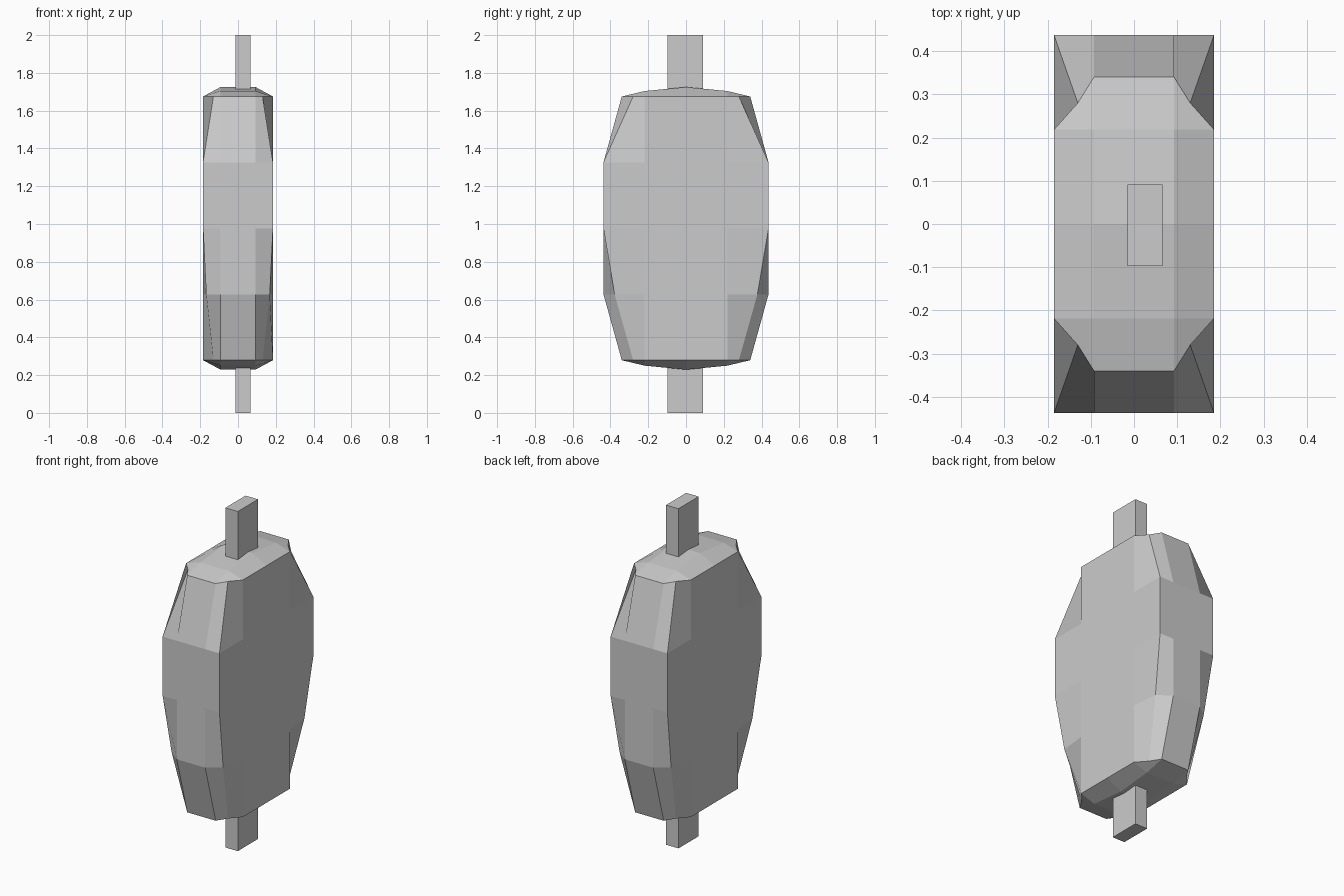
import bpy, bmesh

if "Cube" in bpy.data.objects:
    bpy.data.objects.remove(bpy.data.objects["Cube"])


def finish(bm, name):
    mesh = bpy.data.meshes.new(name)
    bmesh.ops.recalc_face_normals(bm, faces=bm.faces)
    bm.to_mesh(mesh)
    bm.free()
    obj = bpy.data.objects.new(name, mesh)
    bpy.context.collection.objects.link(obj)
    return obj


def sign(n):
    return (n > 0) - (n < 0)


# Body: a 4x4x4 grid box with tapered ends, cut corners and crowned caps
bm = bmesh.new()
bmesh.ops.create_cube(bm, size=4)
bmesh.ops.subdivide_edges(bm, edges=bm.edges[:], cuts=3, use_grid_fill=True)
for v in bm.verts:
    i, j, k = (round(c) for c in v.co)
    x, y, z = i * 0.0925, j * 0.2185, 0.977 + k * 0.349
    corner = abs(i) == 2 and abs(j) == 2
    if abs(k) == 2:
        if corner:
            x, y = sign(i) * 0.13, sign(j) * 0.28
        elif abs(j) == 2:
            y = sign(j) * 0.34
        elif abs(i) < 2:
            z += sign(k) * (0.05 if j == 0 else 0.029)
    elif k == -1 and corner:
        x, y = sign(i) * 0.168, sign(j) * 0.378
    v.co = (x, y, z)
finish(bm, "body")

# Rod running through the body from bottom to top
bm = bmesh.new()
bmesh.ops.create_cube(bm, size=1)
for v in bm.verts:
    v.co = (v.co.x * 0.081 + 0.026, v.co.y * 0.188 - 0.003, v.co.z * 2 + 1)
finish(bm, "centre_rod")
